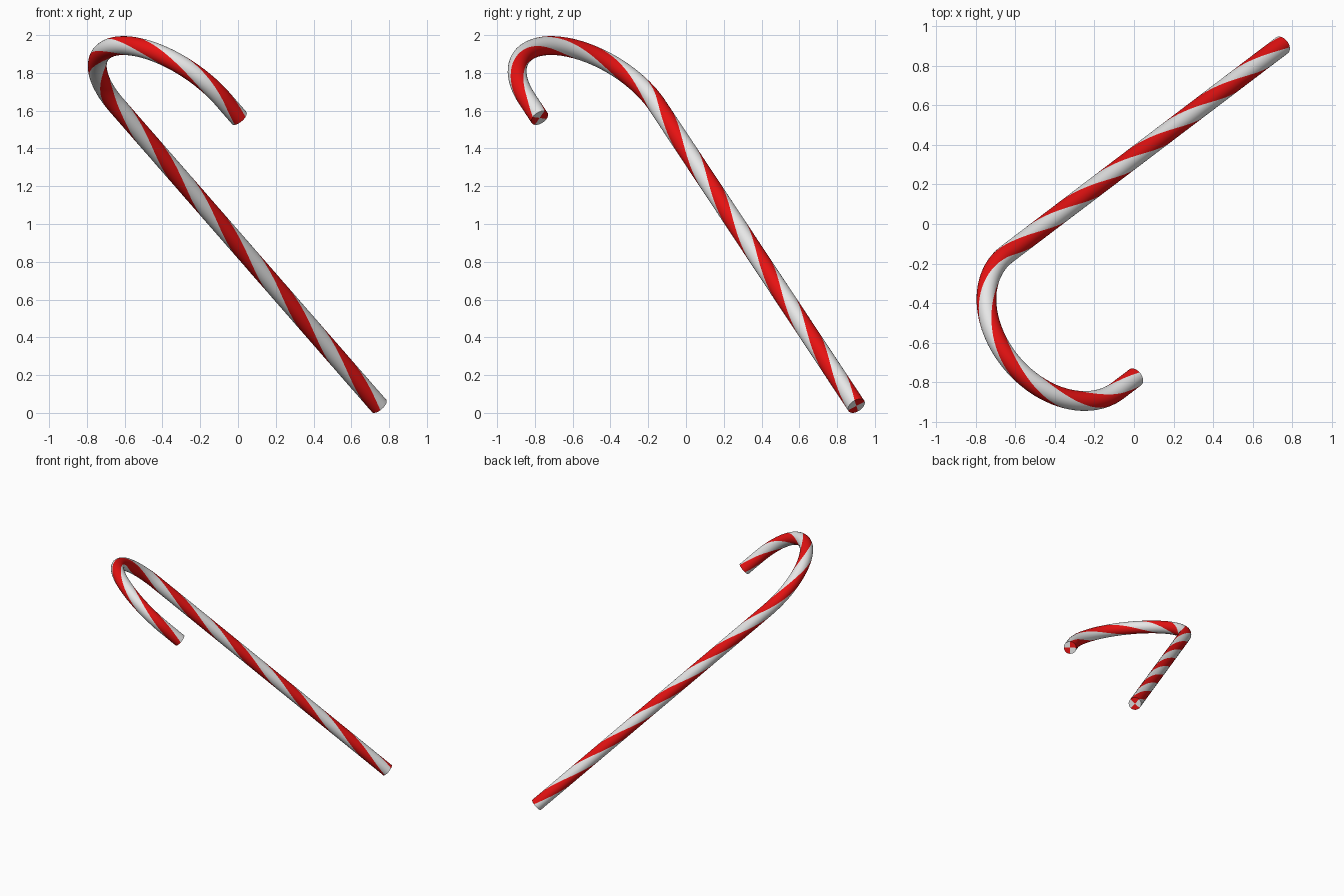
import bpy, bmesh, math
from mathutils import Vector

if "Cube" in bpy.data.objects:
    bpy.data.objects.remove(bpy.data.objects["Cube"])

# Key measures
FOOT = Vector((0.747, 0.902, 0.037))      # centre of the lower end
BEND = Vector((-0.555, -0.086, 1.528))    # shaft point level with the hook tip
TIP = Vector((0.003, -0.777, 1.565))      # centre of the hook tip
TUBE = 0.05
EXTRA = 0.148                             # straight part beyond the tip level
PITCH, PHASE = 1.165, 0.28                # stripe helix
SIDES, RINGS = 32, 200

d = (BEND - FOOT).normalized()
n = TIP - BEND
n = (n - d * n.dot(d))
R = n.length / 2
n.normalize()
b = d.cross(n)
SHAFT = (BEND - FOOT).length + EXTRA
ARC = math.pi * R
TOTAL = SHAFT + ARC + EXTRA
centre = FOOT + d * SHAFT + n * R


def frame(s):
    """Centre point and inward normal of the cane at arc length s."""
    if s <= SHAFT:
        return FOOT + d * s, n
    if s >= SHAFT + ARC:
        return centre + n * R - d * (s - SHAFT - ARC), -n
    a = (s - SHAFT) / R
    inward = n * math.cos(a) - d * math.sin(a)
    return centre - inward * R, inward


def material(name, rgb):
    m = bpy.data.materials.new(name)
    m.diffuse_color = (*rgb, 1)
    m.use_nodes = True
    m.node_tree.nodes["Principled BSDF"].inputs["Base Color"].default_value = m.diffuse_color
    return m


# Twisted tube: mesh columns follow the stripes, so colours meet on edges
bm = bmesh.new()
rings, mids = [], []
for j in range(RINGS + 1):
    s = TOTAL * j / RINGS
    p, e1 = frame(s)
    start = (s - PHASE) / PITCH * math.tau - math.pi / 4
    ring = []
    for i in range(SIDES):
        t = start + math.tau * i / SIDES
        ring.append(bm.verts.new(p + (e1 * math.cos(t) + b * math.sin(t)) * TUBE))
    rings.append(ring)
    mids.append(p)


def stripe(i):
    return (i // (SIDES // 4)) % 2        # 0 red, 1 white


for lo, hi in zip(rings, rings[1:]):
    for i in range(SIDES):
        k = (i + 1) % SIDES
        bm.faces.new((lo[i], lo[k], hi[k], hi[i])).material_index = stripe(i)

# End caps in matching sectors
for ring, mid, flip in ((rings[0], mids[0], True), (rings[-1], mids[-1], False)):
    c = bm.verts.new(mid)
    for i in range(SIDES):
        k = (i + 1) % SIDES
        tri = (c, ring[k], ring[i]) if flip else (c, ring[i], ring[k])
        bm.faces.new(tri).material_index = stripe(i)

bmesh.ops.recalc_face_normals(bm, faces=bm.faces)
mesh = bpy.data.meshes.new("candy_cane")
bm.to_mesh(mesh)
bm.free()
mesh.materials.append(material("red stripe", (0.8, 0.006, 0.006)))
mesh.materials.append(material("white stripe", (0.8, 0.8, 0.8)))
cane = bpy.data.objects.new("candy_cane", mesh)
bpy.context.collection.objects.link(cane)
bpy.context.view_layer.objects.active = cane
cane.select_set(True)
bpy.ops.object.shade_smooth_by_angle(angle=math.radians(40))
